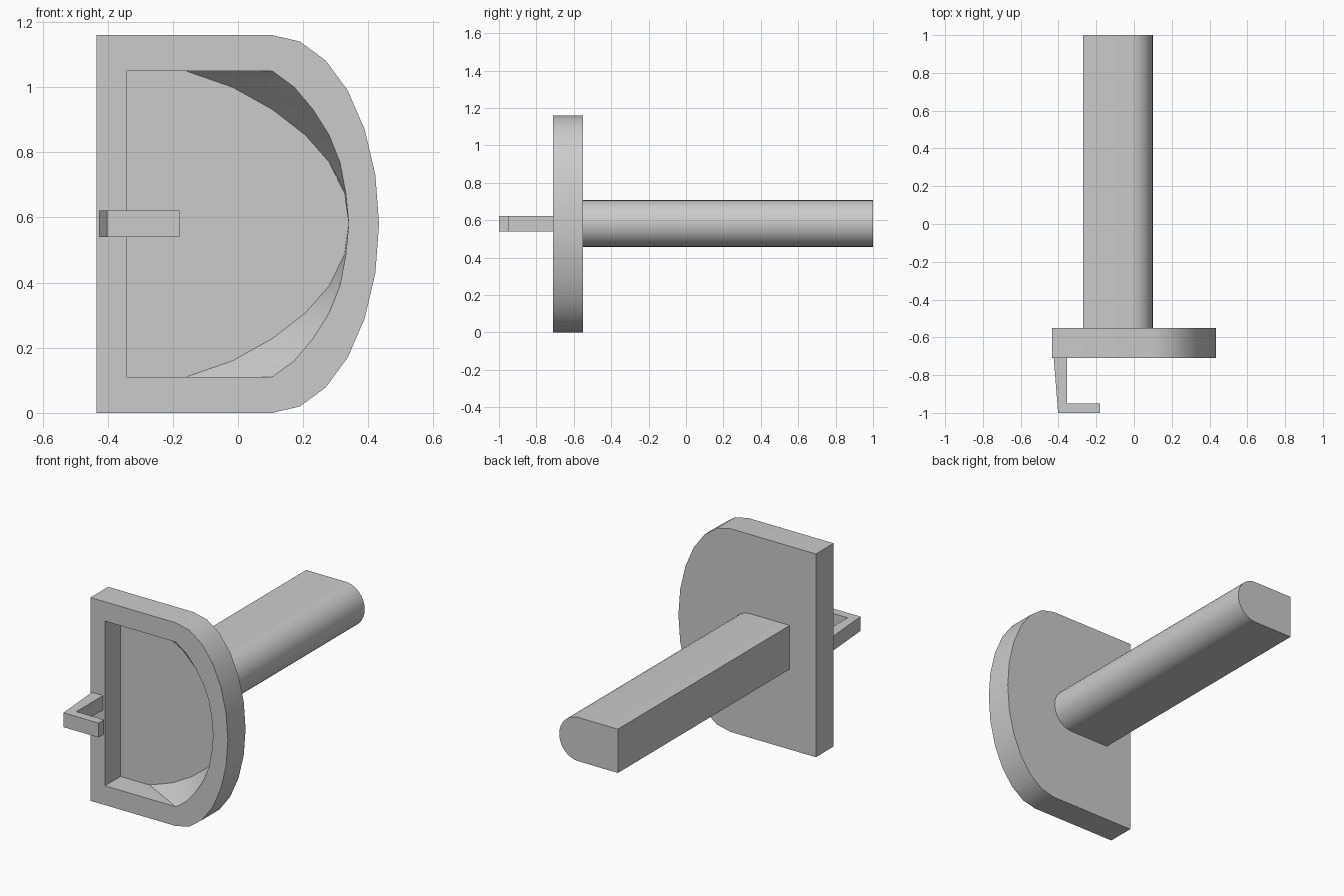
import bpy, bmesh, math

if "Cube" in bpy.data.objects:
    bpy.data.objects.remove(bpy.data.objects["Cube"])


def loft(name, rings):
    """Skin a stack of equal-length vertex rings and cap both ends."""
    bm = bmesh.new()
    loops = [[bm.verts.new(p) for p in ring] for ring in rings]
    n = len(loops[0])
    for a, b in zip(loops, loops[1:]):
        for i in range(n):
            j = (i + 1) % n
            bm.faces.new((a[i], a[j], b[j], b[i]))
    bm.faces.new(loops[0])
    bm.faces.new(loops[-1])
    bmesh.ops.recalc_face_normals(bm, faces=bm.faces)
    mesh = bpy.data.meshes.new(name)
    bm.to_mesh(mesh)
    bm.free()
    obj = bpy.data.objects.new(name, mesh)
    bpy.context.collection.objects.link(obj)
    bpy.ops.object.select_all(action='DESELECT')
    obj.select_set(True)
    bpy.context.view_layer.objects.active = obj
    bpy.ops.object.shade_smooth_by_angle(angle=math.radians(30))
    return obj


def at_y(profile, y):
    return [(x, y, z) for x, z in profile]


def d_profile(left, centre, rx, mid, rz, segments=12):
    """Flat on the left, half ellipse on the right."""
    pts = [(left, mid + rz), (left, mid - rz)]
    for i in range(segments + 1):
        t = -math.pi / 2 + math.pi * i / segments
        pts.append((centre + rx * math.cos(t), mid + rz * math.sin(t)))
    return pts


def recess_profile(xs):
    """Recess outline: lower half from xs, mirrored about the mid height."""
    heights = (0.47, 0.42, 0.352, 0.273, 0.19, 0.095, 0)
    low = [(x, MID - h) for x, h in zip(xs, heights)]
    high = [(x, 2 * MID - z) for x, z in reversed(low[:-1])]
    return [(-0.343, MID + 0.47), (-0.343, MID - 0.47)] + low + high


MID = 0.58

# D-shaped plate with a recess whose curved wall slopes inwards
outer = d_profile(-0.435, 0.105, 0.328, MID, 0.58)
rim = recess_profile((0.105, 0.173, 0.23, 0.28, 0.313, 0.331, 0.34))
floor = recess_profile((-0.16, -0.017, 0.105, 0.207, 0.28, 0.326, 0.34))
loft("plate", [at_y(outer, -0.55), at_y(outer, -0.71),
               at_y(rim, -0.71), at_y(floor, -0.57)])

# Long bar behind the plate
bar = d_profile(-0.27, -0.02, 0.12, 0.583, 0.125, 16)
loft("bar", [at_y(bar, -0.55), at_y(bar, 1.0)])

# Small L-shaped latch hook on the front
hook = [(-0.425, -0.71), (-0.355, -0.71), (-0.355, -0.95),
        (-0.18, -0.95), (-0.18, -1.0), (-0.402, -1.0)]
loft("latch_hook", [[(x, y, z) for x, y in hook] for z in (0.54, 0.622)])
